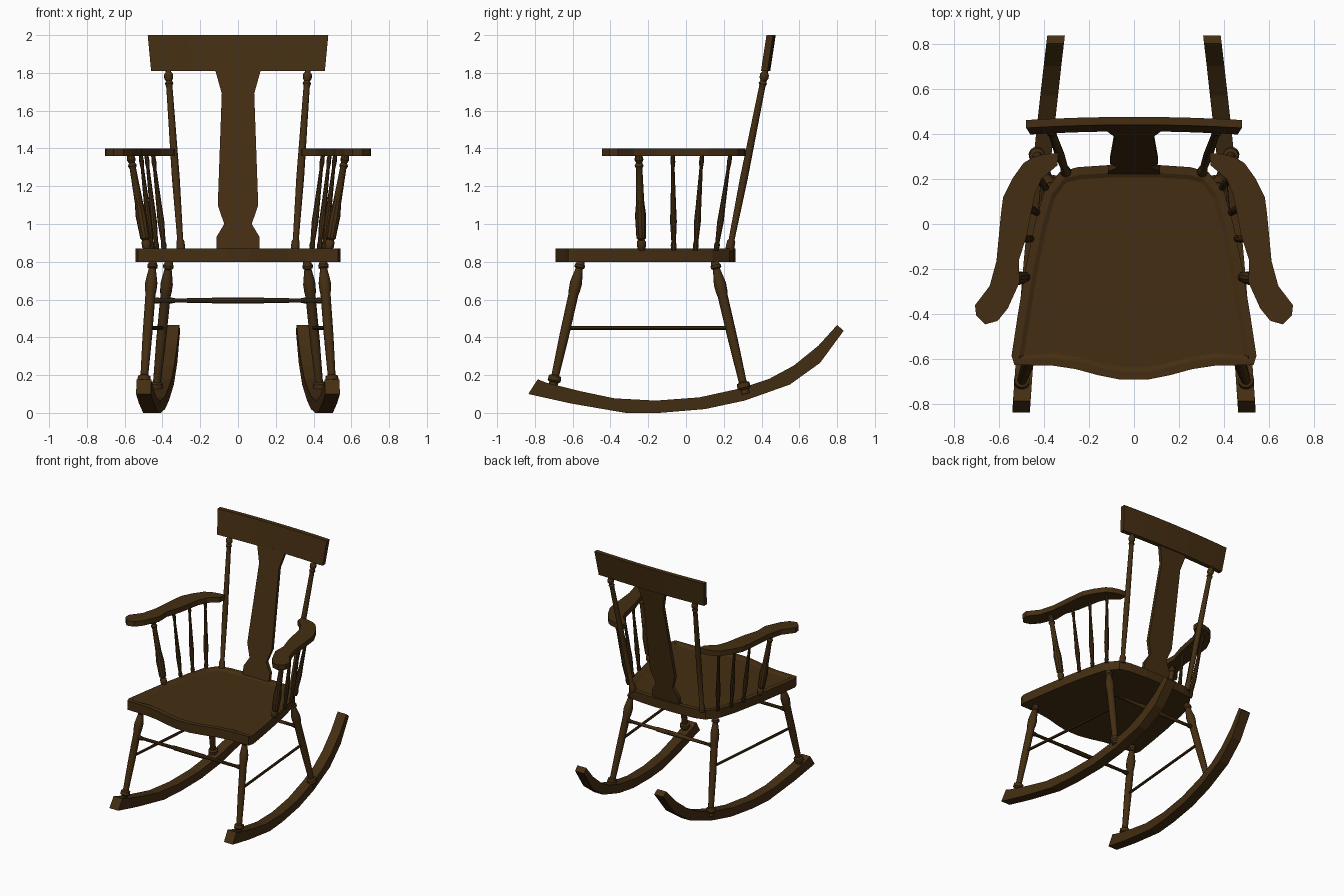
import bpy, bmesh, math
from mathutils import Vector

if "Cube" in bpy.data.objects:
    bpy.data.objects.remove(bpy.data.objects["Cube"])

wood = bpy.data.materials.new("dark brown wood")
wood.diffuse_color = (0.058, 0.027, 0.006, 1)
wood.use_nodes = True
wood.node_tree.nodes["Principled BSDF"].inputs["Base Color"].default_value = wood.diffuse_color


def finish(bm, name, angle=0):
    bmesh.ops.recalc_face_normals(bm, faces=bm.faces)
    me = bpy.data.meshes.new(name)
    bm.to_mesh(me)
    bm.free()
    me.materials.append(wood)
    ob = bpy.data.objects.new(name, me)
    bpy.context.collection.objects.link(ob)
    if angle:
        bpy.ops.object.select_all(action='DESELECT')
        ob.select_set(True)
        bpy.context.view_layer.objects.active = ob
        bpy.ops.object.shade_smooth_by_angle(angle=math.radians(angle))
    return ob


def turned(name, a, b, profile, sides=12):
    """Lathe-turned rod from a to b; profile holds (fraction, radius)."""
    a, b = Vector(a), Vector(b)
    rot = (b - a).to_track_quat('Z', 'Y')
    bm = bmesh.new()
    rings = []
    for t, r in profile:
        c = a.lerp(b, t)
        rings.append([bm.verts.new(c + rot @ Vector((r * math.cos(k * math.tau / sides),
                                                     r * math.sin(k * math.tau / sides), 0)))
                      for k in range(sides)])
    for p, q in zip(rings, rings[1:]):
        for k in range(sides):
            m = (k + 1) % sides
            bm.faces.new((p[k], p[m], q[m], q[k]))
    bm.faces.new(rings[0])
    bm.faces.new(rings[-1])
    return finish(bm, name, 35)


def slab(name, low, high, dish=None):
    """Closed solid between two matching outlines; dish = (inset, drop) on the high face."""
    bm = bmesh.new()
    lo = [bm.verts.new(p) for p in low]
    hi = [bm.verts.new(p) for p in high]
    n = len(lo)
    for k in range(n):
        m = (k + 1) % n
        bm.faces.new((lo[k], lo[m], hi[m], hi[k]))
    bm.faces.new(lo)
    top = bm.faces.new(hi)
    bmesh.ops.recalc_face_normals(bm, faces=bm.faces)
    if dish:
        bmesh.ops.inset_region(bm, faces=[top], thickness=dish[0])
        bmesh.ops.inset_region(bm, faces=[top], thickness=0.02)
        for v in top.verts:
            v.co.z -= dish[1]
    return finish(bm, name)


# seat: half outline mirrored, with a shallow dished top
half = [(0.06, -0.69), (0.16, -0.67), (0.26, -0.643), (0.36, -0.628), (0.53, -0.625),
        (0.543, -0.585), (0.515, -0.40), (0.48, -0.19), (0.44, 0.0), (0.40, 0.14),
        (0.33, 0.23), (0.25, 0.252), (0.10, 0.262)]
outline = half + [(-x, y) for x, y in reversed(half)]
slab("seat", [(x, y, 0.80) for x, y in outline], [(x, y, 0.87) for x, y in outline], (0.035, 0.01))

# turning profiles
leg_shape = [(0, 0.02), (0.03, 0.022), (0.04, 0.028), (0.06, 0.028), (0.07, 0.019), (0.13, 0.027),
             (0.18, 0.033), (0.24, 0.031), (0.27, 0.027), (0.6, 0.026), (0.91, 0.021), (0.92, 0.034),
             (0.955, 0.036), (0.97, 0.024), (1, 0.024)]
post_shape = [(0, 0.024), (0.05, 0.022), (0.06, 0.016), (0.4, 0.021), (0.88, 0.017), (0.91, 0.017),
              (0.92, 0.023), (0.935, 0.016), (0.95, 0.024), (0.97, 0.024), (0.985, 0.014), (1, 0.014)]
stump_shape = [(0, 0.016), (0.04, 0.024), (0.09, 0.024), (0.11, 0.017), (0.13, 0.026), (0.36, 0.03),
               (0.5, 0.022), (0.85, 0.017), (0.88, 0.024), (0.91, 0.016), (0.94, 0.024), (1, 0.018)]
spindle_shape = [(0, 0.012), (0.05, 0.016), (0.09, 0.012), (0.3, 0.018), (0.45, 0.015),
                 (0.85, 0.009), (0.92, 0.013), (1, 0.010)]
stretcher_shape = [(0, 0.012), (0.04, 0.017), (0.07, 0.012), (0.34, 0.013), (0.36, 0.017),
                   (0.5, 0.018), (0.64, 0.017), (0.66, 0.013), (0.93, 0.012), (0.96, 0.017), (1, 0.012)]
rod_shape = [(0, 0.010), (1, 0.010)]

legs = {"front": ((0.45, -0.555, 0.81), (0.50, -0.705, 0.14)),
        "back": ((0.365, 0.15, 0.81), (0.435, 0.315, 0.10))}


def on_leg(which, z, s):
    """Point on a leg centre line at height z."""
    a, b = map(Vector, legs[which])
    p = a.lerp(b, (a.z - z) / (a.z - b.z))
    p.x *= s
    return p


# rocker side profile (y, z): bottom edge forward to back, then top edge back to front
rocker = [(-0.835, 0.10), (-0.61, 0.05), (-0.32, 0.0), (-0.14, 0.0), (0.10, 0.02), (0.31, 0.065),
          (0.55, 0.15), (0.71, 0.265), (0.835, 0.435), (0.80, 0.465), (0.70, 0.355), (0.57, 0.25),
          (0.44, 0.18), (0.29, 0.13), (0.07, 0.082), (-0.16, 0.065), (-0.38, 0.077),
          (-0.56, 0.115), (-0.74, 0.16), (-0.785, 0.178)]


def rocker_x(y):
    return 0.435 - 0.093 * y - 0.012 * (y / 0.84) ** 2


# arm outline seen from above (right side)
arm = [(0.335, 0.315), (0.34, 0.26), (0.41, 0.20), (0.44, 0.13), (0.475, -0.05), (0.51, -0.16),
       (0.508, -0.26), (0.56, -0.375), (0.605, -0.43), (0.66, -0.445), (0.70, -0.405),
       (0.705, -0.36), (0.64, -0.275), (0.61, -0.165), (0.59, 0.045), (0.58, 0.12),
       (0.54, 0.20), (0.49, 0.27), (0.45, 0.295), (0.395, 0.31)]

# arm supports: bottom point, top point
supports = [((0.48, -0.235), (0.57, -0.25)), ((0.455, -0.065), (0.515, -0.07)),
            ((0.43, 0.05), (0.485, 0.085)), ((0.39, 0.16), (0.45, 0.235))]

for side, s in (("left", -1), ("right", 1)):
    slab(side + "_rocker", [(s * (rocker_x(y) - 0.039), y, z) for y, z in rocker],
         [(s * (rocker_x(y) + 0.039), y, z) for y, z in rocker])
    for which, (a, b) in legs.items():
        turned(f"{side}_{which}_leg", (s * a[0], *a[1:]), (s * b[0], *b[1:]), leg_shape)
    turned(side + "_side_stretcher", on_leg("front", 0.45, s), on_leg("back", 0.45, s), rod_shape, 8)
    turned(side + "_back_post", (s * 0.302, 0.23, 0.86), (s * 0.37, 0.422, 1.82), post_shape)
    slab(side + "_arm", [(s * x, y, 1.36) for x, y in arm], [(s * x, y, 1.40) for x, y in arm])
    for i, (p, q) in enumerate(supports):
        turned(f"{side}_arm_spindle_{i + 1}", (s * p[0], p[1], 0.86), (s * q[0], q[1], 1.37),
               spindle_shape if i else stump_shape, 10)

# cross stretchers between the legs
for which in legs:
    turned(which + "_stretcher", on_leg(which, 0.595, -1), on_leg(which, 0.595, 1), stretcher_shape, 10)

# back splat: half widths by height, leaning backwards
widths = [(0.865, 0.115), (0.93, 0.115), (1.0, 0.073), (1.10, 0.107), (1.69, 0.086), (1.82, 0.122)]
contour = [(w, z) for z, w in widths] + [(-w, z) for z, w in reversed(widths)]
lean = [(x, 0.235 + (z - 0.87) * 0.20, z) for x, z in contour]
slab("back_splat", [(x, y - 0.013, z) for x, y, z in lean], [(x, y + 0.013, z) for x, y, z in lean])

# crest rail: gently bowed, wider at the top, leaning backwards
bm = bmesh.new()
rows = []
for k in range(9):
    u = k / 4 - 1
    bow = 0.014 * (1 - u * u)
    rows.append([bm.verts.new((u * w, y + bow, z)) for w, y, z in
                 ((0.46, 0.397, 1.81), (0.46, 0.432, 1.81), (0.478, 0.461, 2.0), (0.478, 0.426, 2.0))])
for p, q in zip(rows, rows[1:]):
    for k in range(4):
        m = (k + 1) % 4
        bm.faces.new((p[k], p[m], q[m], q[k]))
bm.faces.new(rows[0])
bm.faces.new(rows[-1])
finish(bm, "crest_rail", 30)
